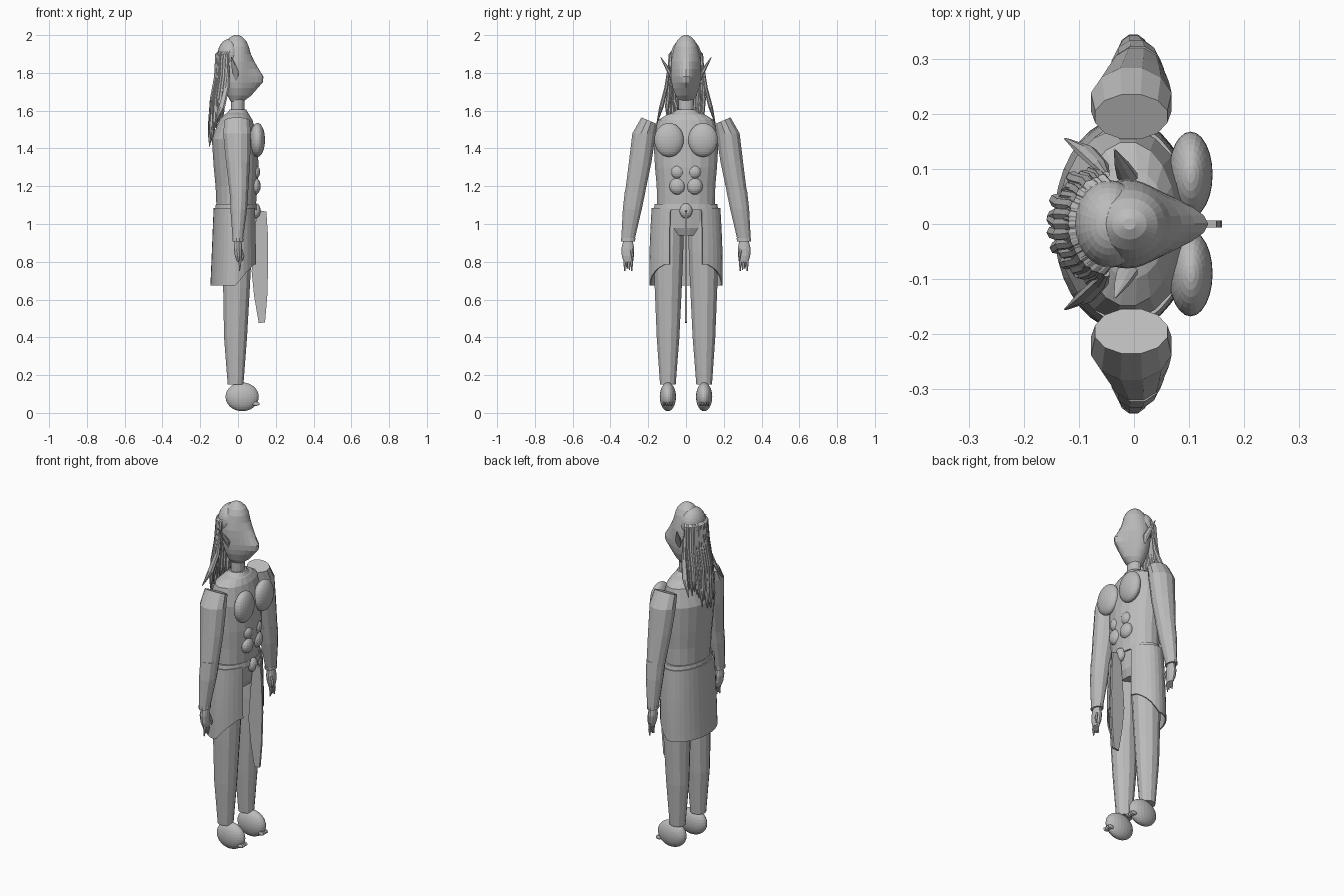
import bpy, bmesh, math, random
from mathutils import Vector

random.seed(4)
cube = bpy.data.objects.get("Cube")
if cube:
    bpy.data.objects.remove(cube, do_unlink=True)

grey = bpy.data.materials.new("plain grey")
grey.use_nodes = True
tone = (0.5, 0.5, 0.5, 1)
grey.diffuse_color = tone
grey.node_tree.nodes["Principled BSDF"].inputs["Base Color"].default_value = tone


def finish(name, bm):
    bmesh.ops.recalc_face_normals(bm, faces=bm.faces)
    me = bpy.data.meshes.new(name)
    bm.to_mesh(me)
    bm.free()
    me.materials.append(grey)
    ob = bpy.data.objects.new(name, me)
    bpy.context.collection.objects.link(ob)
    return ob


def skin(bm, rings):
    """Join closed rings of points into a capped tube."""
    loops = [[bm.verts.new(p) for p in ring] for ring in rings]
    n = len(loops[0])
    for a, b in zip(loops, loops[1:]):
        for i in range(n):
            j = (i + 1) % n
            bm.faces.new((a[i], a[j], b[j], b[i]))
    bm.faces.new(loops[0])
    bm.faces.new(loops[-1])


def loft(bm, rings, n, tilt=0):
    """Rings are (x, y, z, x radius, y radius); tilt slopes the first one."""
    pts = []
    for k, (x, y, z, rx, ry) in enumerate(rings):
        ring = []
        for i in range(n):
            t = math.tau * (i + 0.5) / n
            dz = tilt * math.sin(t) if k == 0 else 0
            ring.append((x + rx * math.cos(t), y + ry * math.sin(t), z + dz))
        pts.append(ring)
    skin(bm, pts)


def part(name, rings, n=12, tilt=0):
    bm = bmesh.new()
    loft(bm, rings, n, tilt)
    return finish(name, bm)


def ball(name, centre, radii, u=24, v=16):
    bm = bmesh.new()
    bmesh.ops.create_uvsphere(bm, u_segments=u, v_segments=v, radius=1)
    bmesh.ops.scale(bm, vec=Vector(radii), verts=bm.verts)
    bmesh.ops.translate(bm, vec=Vector(centre), verts=bm.verts)
    return finish(name, bm)


# Head: z, back, front, half width, nose length
profile = [(1.635, -.02, .01, .012, 0), (1.65, -.04, .03, .035, 0),
           (1.68, -.055, .05, .055, .02), (1.72, -.07, .06, .071, .045),
           (1.75, -.08, .065, .077, .066), (1.78, -.085, .065, .08, .07),
           (1.82, -.09, .065, .081, .045), (1.86, -.09, .065, .079, .022),
           (1.9, -.09, .062, .072, .006), (1.94, -.075, .057, .062, 0),
           (1.97, -.06, .043, .047, 0), (1.99, -.04, .023, .028, 0),
           (2.0, -.02, .003, .01, 0)]
rings = []
for z, back, front, w, nose in profile:
    ring = []
    for i in range(32):
        t = math.tau * i / 32
        c = math.cos(t)
        ring.append(((back + front) / 2 + (front - back) / 2 * c + nose * max(c, 0) ** 5,
                     w * math.sin(t), z))
    rings.append(ring)
bm = bmesh.new()
skin(bm, rings)
finish("head", bm)
ball("hair_cap", (-.045, 0, 1.895), (.063, .08, .085))
part("neck", [(0, 0, 1.7, .035, .04), (-.002, 0, 1.57, .037, .042)], 16)

# Hair locks around the back of the head, in two layers
bm = bmesh.new()
for layer, count in ((0, 15), (1, 14)):
    for i in range(count):
        a = math.radians(98 + 164 * (i + 0.5) / count)
        c, s = math.cos(a), math.sin(a)
        back = -c
        r = random.uniform(.009, .013)
        end = 1.6 - .17 * back + random.uniform(-.03, .05) + .05 * layer
        x0, x1 = -.035 + .068 * c, -.06 + (.088 - .02 * layer) * c
        y1 = .095 * s + random.uniform(-.012, .012)
        loft(bm, [(x0 + .015, .065 * s, 1.925, .005, .006),
                  (x0 - .006, .083 * s, 1.9, r, r),
                  (x0 - .012, .092 * s, 1.78, r, r),
                  ((x0 + x1) / 2 - .012, .098 * s, 1.66, r, r),
                  (x1, y1, end + .06, r, r),
                  (x1 - .004, y1, end, .002, .002)], 7)
finish("hair_locks", bm)

# Torso and waist
body = [(1.595, -.045, .04, .05), (1.58, -.07, .06, .1), (1.55, -.1, .078, .15),
        (1.45, -.14, .105, .175), (1.3, -.13, .11, .166), (1.2, -.12, .104, .157),
        (1.08, -.115, .095, .155), (.98, -.1, .08, .15), (.94, -.08, .06, .1)]
part("torso", [((b + f) / 2, 0, z, (f - b) / 2, w) for z, b, f, w in body], 20)
part("collar", [(0, 0, 1.605, .045, .05), (-.002, 0, 1.585, .058, .075)], 20)
part("belt", [(-.01, 0, 1.105, .108, .167), (-.01, 0, 1.075, .112, .172)], 24)
ball("belt_knot", (.095, 0, 1.07), (.025, .034, .04), 16, 10)

for side, s in (("left", 1), ("right", -1)):
    # Chest and belly muscles
    ball(side + "_chest", (.103, s * .09, 1.445), (.04, .078, .09))
    ball(side + "_upper_belly", (.092, s * .045, 1.275), (.025, .034, .036), 16, 10)
    ball(side + "_lower_belly", (.09, s * .045, 1.2), (.03, .043, .045), 16, 10)

    # Pointed ear and broad side lock
    part(side + "_ear", [(-.01, s * .076, 1.76, .004, .004), (-.012, s * .087, 1.8, .02, .012),
                         (-.022, s * .108, 1.84, .014, .01),
                         (-.035, s * .135, 1.885, .002, .002)], 8)
    part(side + "_side_lock", [(-.05, s * .09, 1.84, .006, .006), (-.06, s * .105, 1.72, .015, .011),
                               (-.085, s * .13, 1.62, .018, .013),
                               (-.125, s * .155, 1.53, .002, .002)], 8)

    # Arm, cuff, hand and fingers
    part(side + "_upper_arm", [(-.005, s * .195, 1.547, .068, .042), (-.005, s * .222, 1.48, .076, .064),
                               (0, s * .242, 1.33, .066, .062), (.005, s * .272, 1.15, .049, .054)],
         12, s * .018)
    part(side + "_forearm", [(.006, s * .268, 1.18, .05, .057), (.004, s * .284, 1.08, .046, .052),
                             (-.001, s * .307, .92, .028, .037)])
    part(side + "_cuff", [(-.001, s * .306, .925, .03, .039), (-.001, s * .307, .908, .03, .039)])
    part(side + "_hand", [(0, s * .307, .92, .018, .024), (0, s * .308, .87, .023, .035),
                          (.003, s * .308, .83, .02, .033), (.006, s * .307, .8, .012, .024)])
    bm = bmesh.new()
    for k in range(4):
        y = s * (.287 + k * .0125)
        loft(bm, [(.004, y, .83, .008, .007), (.01, y, .785, .007, .006),
                  (.008, y, .75 + .006 * (k % 3), .003, .003)], 6)
    loft(bm, [(.015, s * .29, .87, .008, .008), (.027, s * .283, .83, .008, .007),
              (.025, s * .282, .805, .003, .003)], 6)
    finish(side + "_fingers", bm)

    # Leg, foot and toes
    part(side + "_leg", [(-.01, s * .085, 1.03, .085, .075), (-.007, s * .092, .85, .082, .08),
                         (-.008, s * .094, .66, .073, .074), (-.013, s * .095, .4, .063, .062),
                         (-.013, s * .096, .15, .043, .043)])
    ball(side + "_foot", (.022, s * .096, .085), (.088, .043, .076))
    for k in range(4):
        ball(side + "_toe", (.096, s * (.076 + k * .0135), .048), (.019, .007, .011), 8, 6)

# Skirt: open at the front, with its hem rising towards the opening
bm = bmesh.new()
cols, rows, gap = 30, 7, math.radians(27)
grid = []
for i in range(cols + 1):
    t = gap + (math.tau - 2 * gap) * i / cols
    c = math.cos(t)
    hem = .675 + .11 * min(max((c - .1) / .7, 0), 1) ** .8
    col = []
    for j in range(rows + 1):
        f = j / rows
        z = 1.085 + (hem - 1.085) * f
        rx = .116 + .012 * f
        ry = .182 + .012 * math.sin(min(1, f * 1.3) * math.pi / 2)
        col.append(bm.verts.new((-.013 - .005 * f + rx * c, ry * math.sin(t), z)))
    grid.append(col)
for a, b in zip(grid, grid[1:]):
    for j in range(rows):
        bm.faces.new((a[j], a[j + 1], b[j + 1], b[j]))
skirt = finish("skirt", bm)
skirt.modifiers.new("thickness", "SOLIDIFY").thickness = .007

# Thin front strip hanging from the belt
outline = [(.1, 1.075), (.15, 1.065), (.158, .95), (.16, .8), (.155, .62),
           (.143, .48), (.11, .475), (.085, .62), (.072, .75), (.085, .92)]
bm = bmesh.new()
skin(bm, [[(x, y, z) for x, z in outline] for y in (-.006, .006)])
finish("front_strip", bm)
